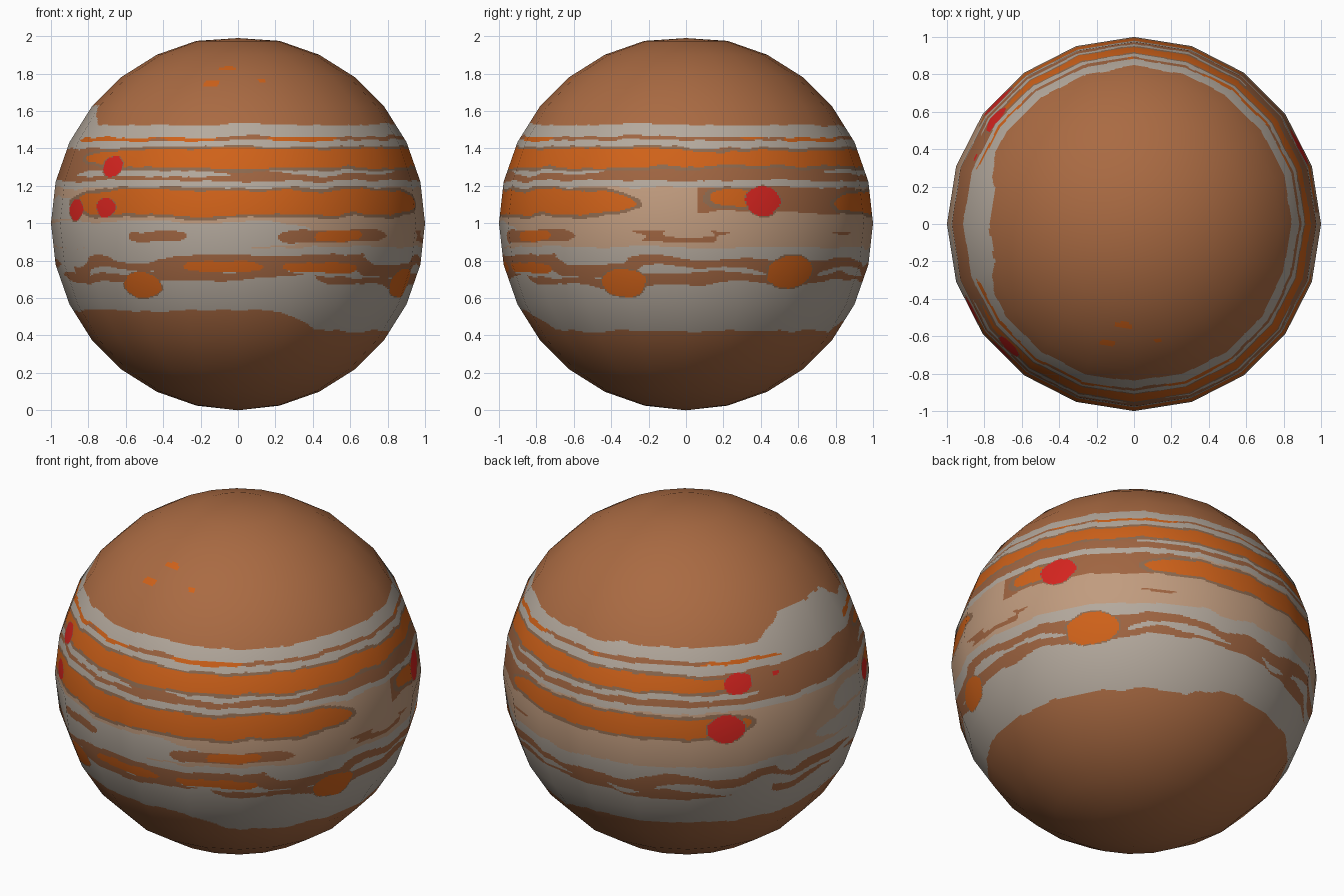
import bpy
from math import sin, cos, sqrt, radians, degrees, atan2, pi
from mathutils import Vector, noise

if "Cube" in bpy.data.objects:
    bpy.data.objects.remove(bpy.data.objects["Cube"])

PALETTE = dict(brown=(.40, .145, .055), pale_grey=(.46, .40, .34), tan=(.53, .33, .21),
               orange=(.63, .122, .010), dark_brown=(.35, .13, .053),
               grey_brown=(.27, .145, .08), red=(.68, .018, .014))
BROWN, GREY, TAN, ORANGE, DARK, RIM, RED = range(len(PALETTE))
CENTRE = Vector((0, 0, 1))


def turn(az, c):
    """Smallest angle between two azimuths (degrees, 0 = +x, -90 = front)."""
    return abs((az - c + 180) % 360 - 180)


def near(az, c, w, soft):
    return min(1, max(0, (w - turn(az, c)) / soft + .5))


def inside(az, z, c, w, mz, h):
    d = turn(az, c) / w
    return d < 1 and d ** 6 + ((z - mz) / h) ** 2 < 1


# ---- rimmed orange belts and lesser streaks: azimuth, half width, height, half height
BELTS = [(-67, 85, 1.345, .05), (74, 70, 1.345, .042),
         (-85, 70, 1.11, .065), (17, 10, 1.13, .045), (100, 45, 1.11, .055)]
PALE = [(180, 24, 1.53, .1), (-54, 26, 1.28, .022), (-123, 31, 1.262, .015),
        (100, 50, 1.275, .014), (-127, 62, .94, .07), (195, 15, 1.08, .06)]
PATCHES = [(-116, 10, .93, .026), (-57, 20, .93, .034), (-79, 37, .785, .045)]
CORES = [(-57, 8, .93, .03), (-95, 13, .765, .027), (-62, 14, .76, .027)]
SPECKS = [(-96, 5, 1.83, .015), (-103, 4, 1.745, .016), (-78, 2, 1.765, .012)]
# ---- oval storms: azimuth, height, radius; each colour has its own flattening
STORMS = {ORANGE: [(-123.5, .665, .115), (-21, .68, .13), (36, .735, .15)],
          RED: [(-135.7, 1.31, .078), (-136, 1.085, .07), (-152, 1.075, .08),
                (25, 1.12, .107), (138, 1.10, .105), (143, 1.34, .08), (157, 1.36, .02)]}
FLAT = {ORANGE: 1.65, RED: 1.33}


def on_globe(az, z):
    r = sqrt(1 - (z - 1) ** 2)
    return Vector((r * cos(radians(az)), r * sin(radians(az)), z - 1))


SPOTS = [(col, on_globe(az, z), r) for col, group in STORMS.items() for az, z, r in group]


def colour_of(p):
    n = (p - CENTRE).normalized()
    az, z = degrees(atan2(p.y, p.x)), p.z
    n1 = noise.noise(Vector((p.x * 4, p.y * 4, z * 5)))
    n2 = noise.noise(Vector((p.x * 11 + 7, p.y * 11, z * 22)))
    n3 = noise.noise(Vector((p.x * 3 + 3, p.y * 3, z * 16)))
    for col, c, r in SPOTS:
        off = n - c
        d = sqrt(off.x ** 2 + off.y ** 2 + (FLAT[col] * off.z) ** 2) + .012 * n2
        if d < r * 1.07:
            return col if d < r else RIM
    z, az = z + .014 * n1 + .010 * n2, az + 2 * n1
    # brown polar caps with a few orange specks in the north
    top = 1.525 + .105 * near(az, 180, 21, 12)
    low = .53 - .105 * near(az, 5, 72, 14) - .05 * near(az, 125, 50, 15)
    if z > top or z < low:
        return ORANGE if any(inside(az, z, *c) for c in SPECKS) else BROWN
    # orange belts
    for a, w, mz, h in BELTS:
        if inside(az, z, a, w, mz, h):
            return ORANGE
    for a, w, mz, h in BELTS:
        if inside(az, z, a, w + 2, mz, h + .016):
            return RIM
    if any(inside(az, z, *c) for c in CORES):
        return ORANGE
    if any(inside(az, z, *c) for c in PATCHES):
        return DARK
    if any(inside(az, z, *c) for c in PALE):
        return GREY
    # narrow rings between the belts
    if z > 1.19:
        if abs(z - 1.452) < .010:
            return ORANGE if n1 > .05 else DARK
        if z > 1.40 or z < 1.226:
            return GREY
        return DARK
    if z > 1.03:
        return DARK if near(az, 36, 32, 1) and z > 1.06 else TAN
    # pale zone with scattered patches
    if z > .83:
        if abs(z - .925) < .03 and n3 > .34:
            return DARK
        return GREY if z < .87 else TAN
    # meandering lower belts
    wavy = z + .045 * n1
    upper = 1 - abs(wavy - .775) / .045
    lower = 1 - abs(wavy - .70) / .035
    return DARK if max(upper, lower) + 1.3 * n3 > .45 and z > .63 else GREY


# ---- faceted globe, 20 sides x 14 rings, each facet split finely for the bands
SIDES, RINGS, SPLIT = 20, 14, 30


def split_arc(start, end, parts, steps):
    """Points along a coarse polygon arc; steps(i) points on chord i."""
    pts = []
    for i in range(parts):
        a = start + (end - start) * i / parts
        b = start + (end - start) * (i + 1) / parts
        for k in range(steps(i)):
            t = k / steps(i)
            pts.append((cos(a) * (1 - t) + cos(b) * t, sin(a) * (1 - t) + sin(b) * t))
    return pts


def rows(i):
    if 4 <= i <= 9:
        return 28
    return 16 if 10 <= i <= 11 else 1


profile = split_arc(-pi / 2, pi / 2, RINGS, rows)[1:]  # poles are single points
outline = split_arc(0, 2 * pi, SIDES, lambda i: SPLIT)
N = len(outline)
verts = [Vector((r * x, r * y, z + 1)) for r, z in profile for x, y in outline]
south, north = len(verts), len(verts) + 1
verts += [Vector((0, 0, 0)), Vector((0, 0, 1.99))]
faces = []
last = (len(profile) - 1) * N
for j in range(N):
    k = (j + 1) % N
    faces.append((south, k, j))
    faces.append((north, last + j, last + k))
    for i in range(len(profile) - 1):
        faces.append((i * N + j, i * N + k, (i + 1) * N + k, (i + 1) * N + j))

mesh = bpy.data.meshes.new("banded_globe")
mesh.from_pydata(verts, [], faces)
for name, rgb in PALETTE.items():
    mat = bpy.data.materials.new(name)
    mat.diffuse_color = (*rgb, 1)
    mat.use_nodes = True
    mat.node_tree.nodes["Principled BSDF"].inputs["Base Color"].default_value = mat.diffuse_color
    mesh.materials.append(mat)
for poly in mesh.polygons:
    poly.use_smooth = True
    poly.material_index = colour_of(poly.center)
# round shading over the low-poly outline
mesh.normals_split_custom_set_from_vertices([(v - CENTRE).normalized() for v in verts])
globe = bpy.data.objects.new("banded_globe", mesh)
bpy.context.collection.objects.link(globe)
